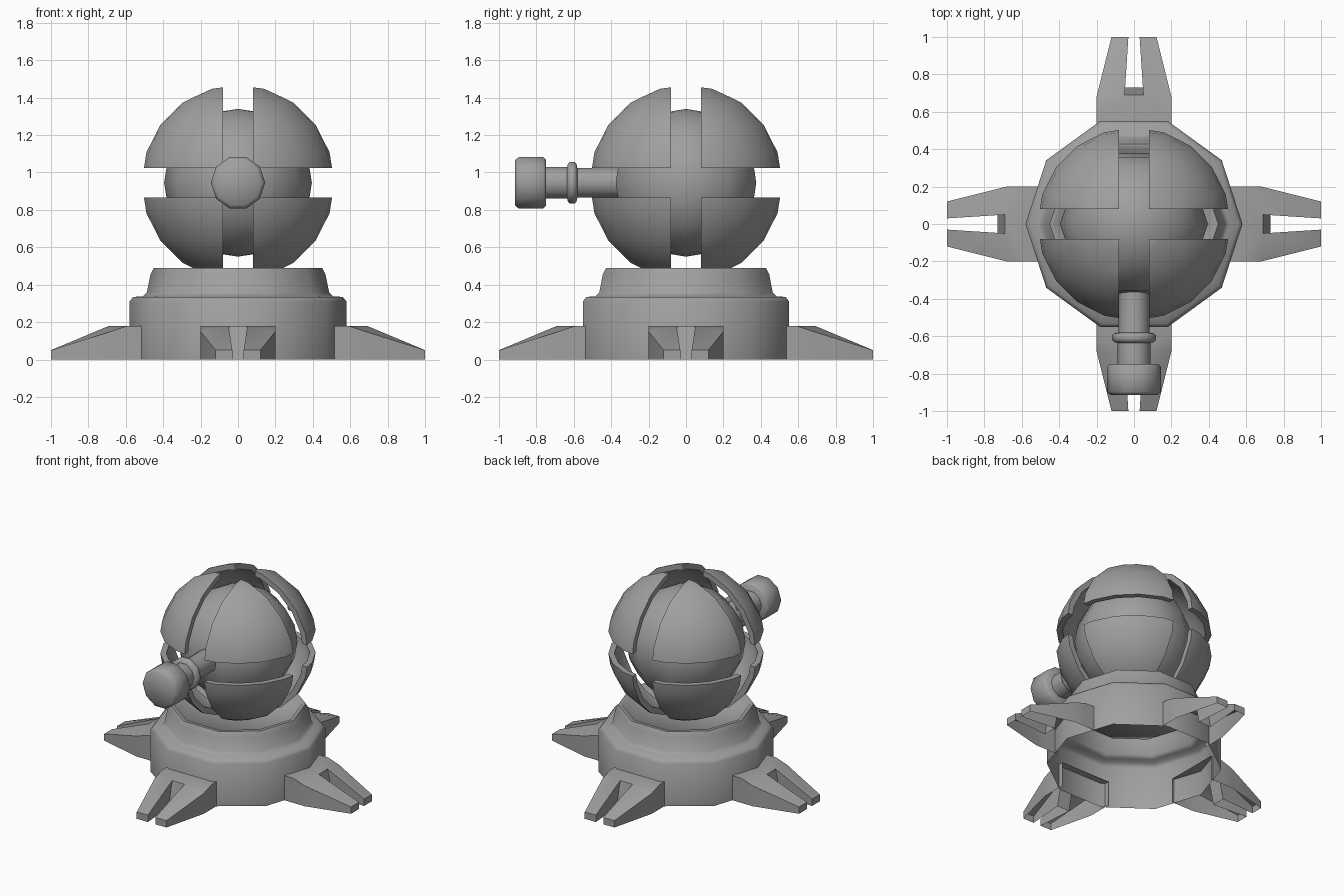
import bpy, bmesh
from math import radians, pi, sin, cos
from mathutils import Matrix, Vector

cube = bpy.data.objects.get("Cube")
if cube:
    bpy.data.objects.remove(cube, do_unlink=True)

grey = bpy.data.materials.new("plain_grey")
grey.use_nodes = True
grey.diffuse_color = (0.35, 0.35, 0.35, 1)
grey.node_tree.nodes["Principled BSDF"].inputs["Base Color"].default_value = grey.diffuse_color

HEAD_Z = 0.945   # centre of the ball head
SIDES = 10


def finish(name, bm, matrix=Matrix(), angle=40, recalc=True):
    """Turn a bmesh into a shaded object."""
    if recalc:
        bmesh.ops.recalc_face_normals(bm, faces=bm.faces)
    bm.transform(matrix)
    mesh = bpy.data.meshes.new(name)
    bm.to_mesh(mesh)
    bm.free()
    mesh.materials.append(grey)
    obj = bpy.data.objects.new(name, mesh)
    bpy.context.collection.objects.link(obj)
    bpy.ops.object.select_all(action='DESELECT')
    obj.select_set(True)
    bpy.context.view_layer.objects.active = obj
    bpy.ops.object.shade_smooth_by_angle(angle=radians(angle))
    return obj


def lathe(name, profile, matrix=Matrix()):
    """Revolve (radius, height) points about z; radius 0 closes the end."""
    bm = bmesh.new()
    rings = []
    for r, z in profile:
        count = SIDES if r > 0 else 1
        rings.append([bm.verts.new((r * cos(2 * pi * i / SIDES), r * sin(2 * pi * i / SIDES), z))
                      for i in range(count)])
    for low, high in zip(rings, rings[1:]):
        for i in range(SIDES):
            j = (i + 1) % SIDES
            quad = [low[i % len(low)], low[j % len(low)], high[j % len(high)], high[i % len(high)]]
            bm.faces.new(list(dict.fromkeys(quad)))
    return finish(name, bm, matrix, angle=60, recalc=False)


# Stepped base, open underneath, with a shallow bowl on top
lathe("base", [(0.58, 0), (0.58, 0.31), (0.56, 0.335), (0.51, 0.337), (0.487, 0.36),
               (0.468, 0.455), (0.45, 0.49), (0.425, 0.49), (0.38, 0.42), (0, 0.42)])

# Four forked feet, hollow underneath and where they meet the base
half = [(0.50, 0.20, 0.18), (0.59, 0.20, 0.18), (0.68, 0.20, 0.15),
        (1.0, 0.12, 0.05), (1.0, 0.03, 0.05), (0.69, 0.05, 0.18)]
outline = half + [(x, -y, z) for x, y, z in reversed(half)]
for k, side in enumerate(("left", "back", "right", "front")):
    bm = bmesh.new()
    top = [bm.verts.new(p) for p in outline]
    low = [bm.verts.new((0.73 if i in (5, 6) else x, y, 0)) for i, (x, y, z) in enumerate(outline)]
    for i in range(len(top) - 1):
        bm.faces.new((top[i], top[i + 1], low[i + 1], low[i]))
    for ids in ((0, 1, 5, 6, 10, 11), (1, 2, 5), (2, 3, 4, 5), (6, 9, 10), (6, 7, 8, 9)):
        bm.faces.new([top[i] for i in ids])
    finish(side + "_foot", bm, Matrix.Rotation(k * pi / 2, 4, 'Z'), angle=25)

# Inner ball
bm = bmesh.new()
bmesh.ops.create_uvsphere(bm, u_segments=SIDES, v_segments=SIDES, radius=0.395)
finish("inner_ball", bm, Matrix.Translation((0, 0, HEAD_Z)) @ Matrix.Rotation(pi / 2, 4, 'Z'), angle=60)

# Eight armour plates: thick sphere octants separated by straight gaps
for sx in (1, -1):
    for sy in (1, -1):
        for sz in (1, -1):
            bm = bmesh.new()
            for radius in (0.528, 0.488):
                bmesh.ops.create_uvsphere(bm, u_segments=20, v_segments=10, radius=radius)
            for axis in (Vector((sx, 0, 0)), Vector((0, sy, 0)), Vector((0, 0, sz))):
                bmesh.ops.bisect_plane(bm, geom=bm.verts[:] + bm.edges[:] + bm.faces[:],
                                       plane_co=axis * 0.08, plane_no=axis, clear_inner=True)
            bmesh.ops.bridge_loops(bm, edges=[e for e in bm.edges if e.is_boundary])
            name = "_".join(("upper" if sz > 0 else "lower", "front" if sy < 0 else "back",
                             "left" if sx > 0 else "right", "plate"))
            finish(name, bm, Matrix.Translation((0, 0, HEAD_Z)))

# Barrel, collar and muzzle pointing to the front
aim = Matrix.Translation((0, 0, HEAD_Z)) @ Matrix.Rotation(pi / 2, 4, 'X')
lathe("barrel", [(0, 0.3), (0.083, 0.3), (0.083, 0.59), (0.088, 0.62), (0.088, 0.76), (0, 0.76)], aim)
lathe("collar", [(0.08, 0.58), (0.105, 0.585), (0.117, 0.595), (0.117, 0.62),
                 (0.105, 0.632), (0.08, 0.637)], aim)
lathe("muzzle", [(0, 0.748), (0.13, 0.748), (0.145, 0.763), (0.145, 0.895),
                 (0.125, 0.915), (0, 0.915)], aim)
